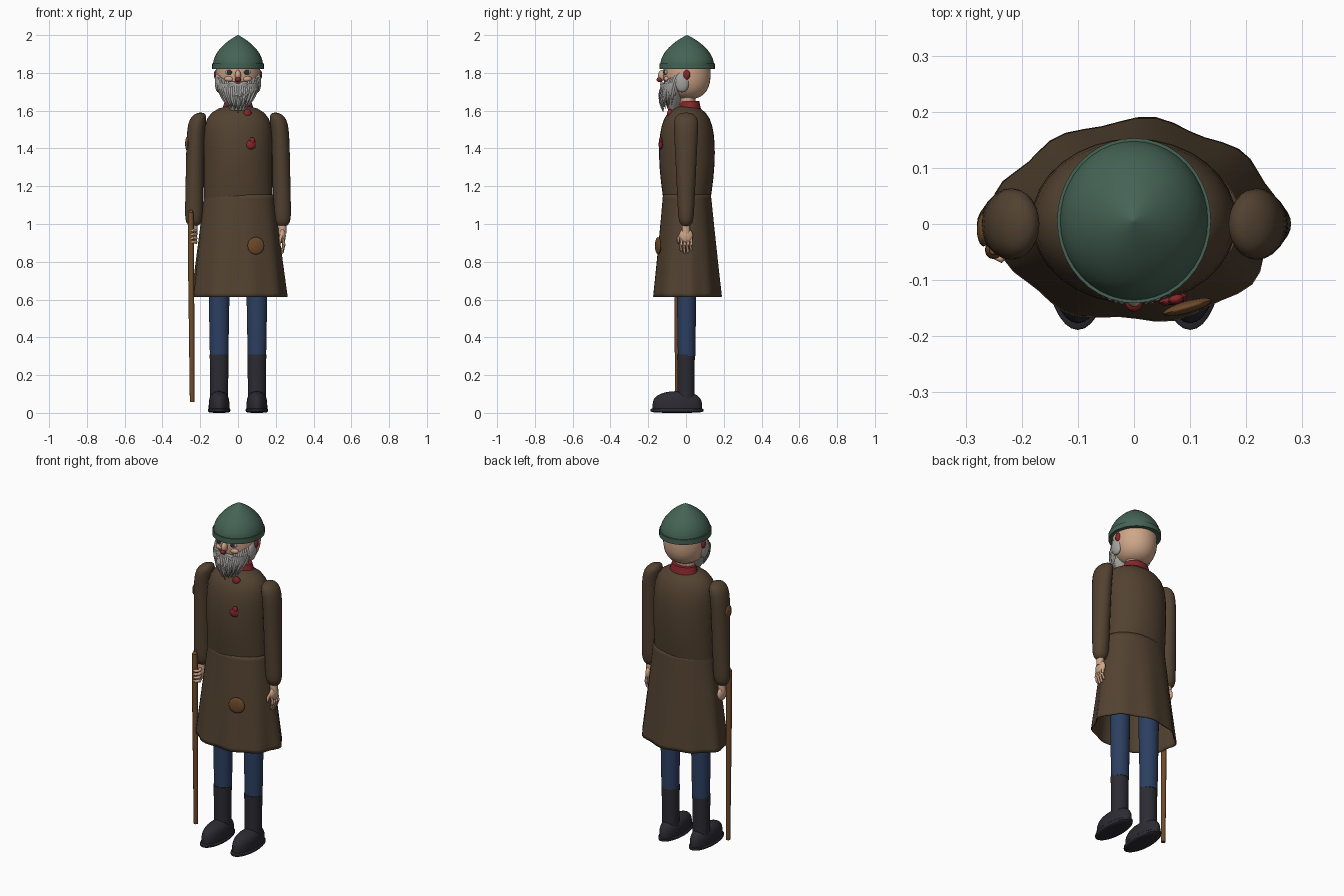
import bpy, bmesh, math
from mathutils import Vector, Matrix

if "Cube" in bpy.data.objects:
    bpy.data.objects.remove(bpy.data.objects["Cube"], do_unlink=True)


def material(name, red, green, blue):
    mat = bpy.data.materials.new(name)
    mat.use_nodes = True
    mat.diffuse_color = (red, green, blue, 1)
    shader = next(n for n in mat.node_tree.nodes if n.type == 'BSDF_PRINCIPLED')
    shader.inputs["Base Color"].default_value = mat.diffuse_color
    return mat


COAT = material("brown wool", .085, .054, .03)
GREEN = material("green knit", .06, .125, .09)
BLUE = material("blue denim", .025, .05, .12)
BOOT = material("black leather", .024, .024, .032)
RED = material("red cloth", .24, .02, .024)
SKIN = material("skin", .62, .38, .25)
GREY = material("grey hair", .38, .37, .35)
WOOD = material("wood", .16, .07, .024)
DARK = material("dark eye", .02, .035, .045)


def finish(name, bm, mat, angle=40):
    bmesh.ops.recalc_face_normals(bm, faces=bm.faces)
    mesh = bpy.data.meshes.new(name)
    bm.to_mesh(mesh)
    bm.free()
    mesh.materials.append(mat)
    mesh.shade_smooth()
    mesh.set_sharp_from_angle(angle=math.radians(angle))
    obj = bpy.data.objects.new(name, mesh)
    bpy.context.scene.collection.objects.link(obj)
    return obj


def join_rings(bm, rings, caps=True):
    loops = [[bm.verts.new(point) for point in ring] for ring in rings]
    for low, high in zip(loops, loops[1:]):
        for i in range(len(low)):
            bm.faces.new((low[i - 1], low[i], high[i], high[i - 1]))
    if caps:
        bm.faces.new(loops[0])
        bm.faces.new(loops[-1])


def constant(t):
    return 1


def egg(power, root):
    """Profile rounded at both ends; a high power gives long straight sides."""
    return lambda t: max(.001, 1 - abs(2 * t - 1) ** power) ** (1 / root) + .02


def dome(power, root):
    """Profile closing only at the top."""
    return lambda t: max(.001, 1 - t ** power) ** (1 / root)


def taper(low, high):
    return lambda t: low + (high - low) * t


def loft(name, mat, base, radii, height, shape=constant, depth=constant,
         lean=lambda t: 0, fold=lambda a, t: 0, sides=32, steps=16, caps=True):
    """Upright body of ellipses; t runs from foot to top, packed at the ends."""
    x, y, z = base
    rings = []
    for k in range(steps + 1):
        t = (1 - math.cos(math.pi * k / steps)) / 2
        ring = []
        for i in range(sides):
            a = math.tau * i / sides
            size = shape(t) * (1 + fold(a, t))
            ring.append((x + lean(t) + radii[0] * size * math.cos(a),
                         y + radii[1] * size * depth(t) * math.sin(a), z + height * t))
        rings.append(ring)
    bm = bmesh.new()
    join_rings(bm, rings, caps)
    return finish(name, bm, mat)


def add_tube(bm, path, radii, sides=8):
    points = [Vector(p) for p in path]
    rings = []
    for k, (point, radius) in enumerate(zip(points, radii)):
        along = points[min(k + 1, len(points) - 1)] - points[max(k - 1, 0)]
        turn = along.to_track_quat('Z', 'Y')
        angles = [math.tau * i / sides for i in range(sides)]
        rings.append([point + turn @ Vector((math.cos(a), math.sin(a), 0)) * radius
                      for a in angles])
    join_rings(bm, rings)


def add_ball(bm, centre, radii, turn=0, segments=20):
    matrix = (Matrix.Translation(centre) @ Matrix.Rotation(turn, 4, 'Z')
              @ Matrix.Diagonal((*radii, 1)))
    bmesh.ops.create_uvsphere(bm, u_segments=segments, v_segments=segments // 2 + 2,
                              radius=1, matrix=matrix)


def ball(name, mat, centre, radii, turn=0, segments=20):
    bm = bmesh.new()
    add_ball(bm, centre, radii, turn, segments)
    finish(name, bm, mat)


def swell(t):
    return 1 + .18 * math.sin(math.pi * t)


def hem_folds(angle, t):
    return (1 - t) * (.03 * math.sin(9 * angle + 1) + .015 * math.sin(5 * angle))


# Coat: rounded torso over a flared, folded skirt
loft("coat_torso", COAT, (0, .005, 1.13), (.183, .125), .5, dome(10, 2), depth=swell)
skirt = loft("coat_skirt", COAT, (.005, .005, .615), (.185, .127), .54, taper(1.36, 1),
             depth=taper(1.04, 1), fold=hem_folds, sides=48, steps=8, caps=False)
cloth = skirt.modifiers.new("cloth", 'SOLIDIFY')
cloth.thickness = .006

# Collar, scarf end and patches
loft("red_collar", RED, (0, .02, 1.59), (.088, .063), .06, taper(1, .8), steps=4)
ball("scarf_end", RED, (.05, -.085, 1.585), (.022, .014, .024), .3)
ball("chest_patch", RED, (.07, -.134, 1.42), (.027, .01, .025), .25, 8)
ball("chest_patch_tip", RED, (.075, -.134, 1.44), (.015, .01, .02), .25, 8)
ball("skirt_patch", WOOD, (.095, -.148, .885), (.046, .011, .046), .28)
ball("sleeve_patch", WOOD, (-.268, -.01, 1.425), (.012, .03, .037))

# Head, neck and knitted cap with a thin brim
loft("neck", SKIN, (0, .008, 1.6), (.056, .042), .1, steps=2)
loft("head", SKIN, (0, .005, 1.66), (.115, .123), .28, egg(2.5, 2.5))
loft("cap_brim", GREEN, (0, .006, 1.82), (.137, .147), .03, sides=40, steps=2)
loft("cap", GREEN, (0, .006, 1.84), (.132, .142), .16, dome(2, 1.1), sides=40)

# Face
ball("nose", SKIN, (0, -.126, 1.787), (.016, .022, .028))
ball("nose_tip", RED, (0, -.14, 1.764), (.016, .016, .013))
ball("lips", RED, (0, -.122, 1.742), (.022, .012, .007))
for s, side in ((1, "left"), (-1, "right")):
    ball(side + "_eye", GREY, (s * .045, -.104, 1.803), (.021, .012, .014))
    ball(side + "_iris", DARK, (s * .045, -.113, 1.803), (.013, .008, .012))
    ball(side + "_cheek", SKIN, (s * .045, -.1, 1.768), (.028, .018, .016))
    ball(side + "_ear", RED, (s * .115, .004, 1.79), (.013, .018, .026))
    ball(side + "_sideburn", GREY, (s * .104, -.02, 1.752), (.019, .038, .055))

# Beard: solid core covered by tapered strands that swing out and gather below
loft("beard_core", GREY, (0, -.07, 1.6), (.105, .064), .145,
     lambda t: .35 + .65 * math.sin(t * math.pi / 2))
bm = bmesh.new()
STRANDS, POINTS = 14, 7
for i in range(-STRANDS, STRANDS + 1):
    angle = i / STRANDS * math.radians(84)
    across, ahead = math.sin(angle), math.cos(angle)
    top = 1.742 + .05 * across ** 2
    low = 1.592 + .035 * abs(across) + .012 * (i % 3)
    path, radii = [], []
    for k in range(POINTS):
        t = k / (POINTS - 1)
        reach = .11 + .02 * t - .07 * t ** 2
        path.append((reach * across, -.01 - .05 * t - reach * ahead, top + (low - top) * t))
        radii.append(.002 + .007 * math.sin(math.pi * (.2 + .8 * t)))
    add_tube(bm, path, radii, 6)
# Moustache
for s in (1, -1):
    for drop in (.004, .008, .012):
        add_tube(bm, [(s * .01, -.13, 1.755 - drop), (s * .04, -.13, 1.755 - 2 * drop),
                      (s * .075, -.1, 1.735 - 3 * drop)], (.004, .008, .002), 6)
finish("beard_strands", bm, GREY, 60)

for s, side in ((1, "left"), (-1, "right")):
    hip = s * .1
    wrist = s * .235
    # Sleeve, wider at the shoulder, its top leaning to the neck
    loft(side + "_sleeve", COAT, (wrist, 0, .985), (.046, .038), .605, egg(14, 2),
         depth=taper(1, 1.75), lean=lambda t: -s * (.012 * t + .026 * t ** 12),
         sides=24, steps=24)
    # Trouser leg, boot and sole
    loft(side + "_trouser", BLUE, (hip, .003, .3), (.049, .046), .5, taper(1, 1.18), steps=4)
    loft(side + "_boot_shaft", BOOT, (hip, 0, .06), (.047, .044), .25, taper(1, 1.06), steps=4)
    loft(side + "_shoe", BOOT, (hip, -.046, .015), (.055, .131), .1, dome(4, 2))
    loft(side + "_sole", BOOT, (hip, -.048, 0), (.058, .138), .028, egg(4, 4), steps=8)

    # Hand: the left hangs open, the right curls round the stick
    bm = bmesh.new()
    add_tube(bm, [(wrist, 0, 1.01), (wrist, 0, .95)], (.02, .022), 12)
    add_ball(bm, (wrist, 0, .938), (.018, .037, .04))
    for k in range(4):
        if s > 0:
            y = -.026 + .0175 * k
            low = .838 + .012 * abs(k - 1.4)
            path = [(wrist, y, .935), (wrist + .008, y, .89), (wrist, y, low + .01),
                    (wrist - .003, y, low)]
        else:
            z = .965 - .02 * k
            path = [(wrist, -.01, z), (wrist + .012, -.045, z), (wrist - .003, -.062, z),
                    (wrist - .023, -.055, z)]
        add_tube(bm, path, (.009, .009, .008, .003))
    # Thumb
    add_tube(bm, [(wrist, -.02, .955), (wrist - s * .01, -.04, .925),
                  (wrist - s * .013, -.042, .895)], (.01, .009, .004))
    finish(side + "_hand", bm, SKIN, 60)

# Walking stick
bm = bmesh.new()
add_tube(bm, [(-.25, -.046, 1.075), (-.25, -.046, 1.06), (-.249, -.046, .9),
              (-.243, -.046, .058)], (.008, .015, .017, .012), 12)
finish("walking_stick", bm, WOOD)
